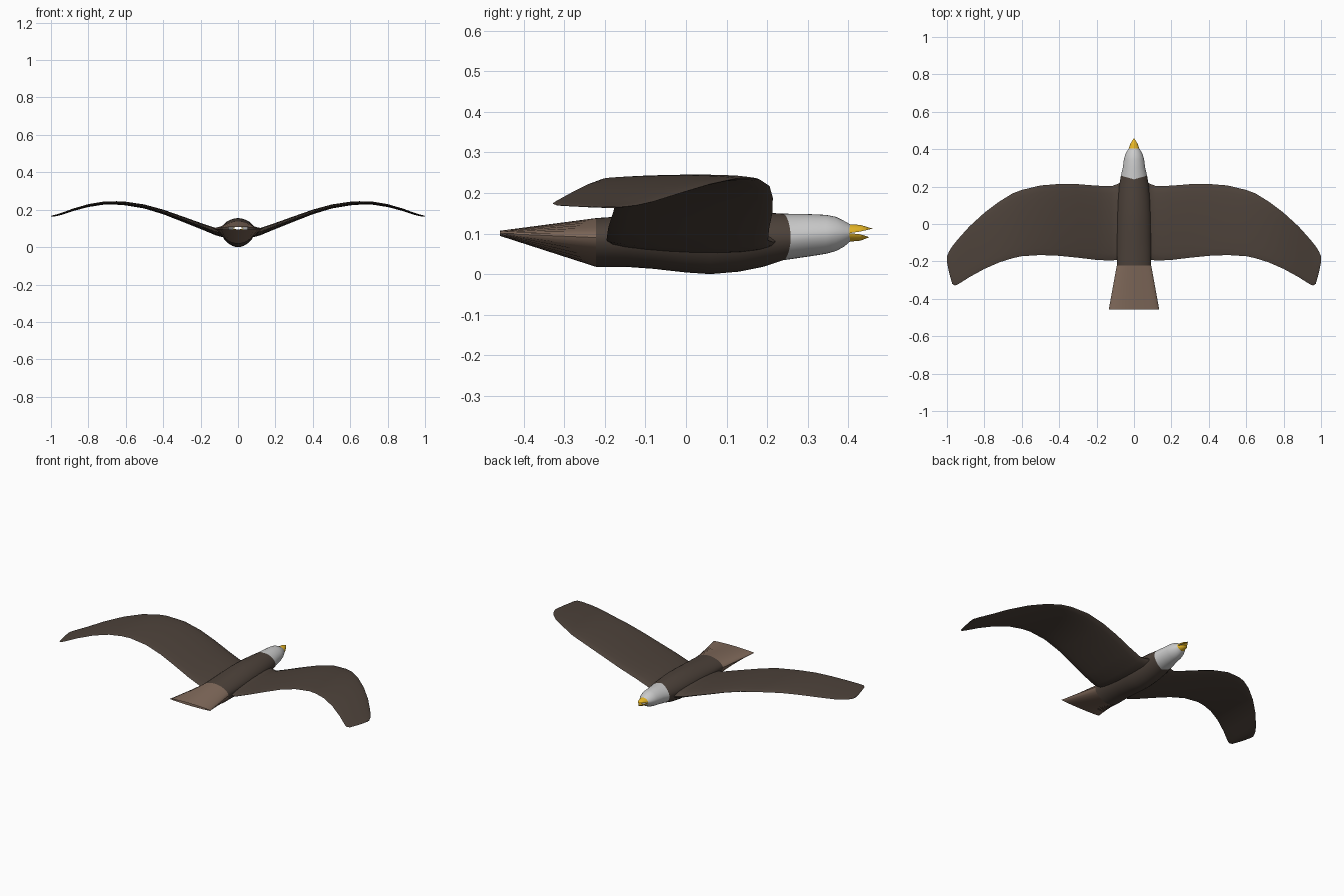
import bpy, bmesh, math

def material(name, rgb):
    m = bpy.data.materials.new(name)
    m.diffuse_color = (*rgb, 1)
    return m

DARK = material("dark_feathers", (0.075, 0.055, 0.043))
TAIL = material("tail_feathers", (0.22, 0.145, 0.105))
WHITE = material("head_feathers", (0.8, 0.8, 0.8))
YELLOW = material("beak_yellow", (0.85, 0.5, 0.02))

def loft(name, rings, mat, closed=True, cap_end=False):
    """Skin a row of equally long point rings."""
    bm = bmesh.new()
    rows = [[bm.verts.new(p) for p in r] for r in rings]
    n = len(rows[0])
    for a, b in zip(rows, rows[1:]):
        for i in range(n if closed else n - 1):
            j = (i + 1) % n
            bm.faces.new((a[i], a[j], b[j], b[i]))
    if cap_end:
        bm.faces.new(rows[-1])
    bmesh.ops.remove_doubles(bm, verts=bm.verts, dist=1e-5)
    bmesh.ops.recalc_face_normals(bm, faces=bm.faces)
    me = bpy.data.meshes.new(name)
    bm.to_mesh(me)
    bm.free()
    me.materials.append(mat)
    me.shade_smooth()
    me.set_sharp_from_angle(angle=math.radians(40))
    ob = bpy.data.objects.new(name, me)
    bpy.context.collection.objects.link(ob)
    return ob

def spow(v, p):
    return math.copysign(abs(v) ** p, v)

def ring(y, w, top, bot, mid=0.09, bulge=0.0, n=32):
    """Cross-section across the body, with separate top and bottom heights."""
    pts = []
    for i in range(n):
        a = 2 * math.pi * i / n
        c, s = math.cos(a), math.sin(a)
        h = top - mid if s > 0 else mid - bot
        pts.append((w * spow(c, 1.1), y + bulge * abs(c), mid + h * spow(s, 1.1)))
    return pts

# Body, ending in a curved neck line
neck = ring(0.238, 0.07, 0.149, 0.034, bulge=0.02)
rump = ring(-0.222, 0.092, 0.138, 0.018)
loft("body", [
    rump,
    ring(-0.15, 0.092, 0.143, 0.018),
    ring(-0.08, 0.092, 0.148, 0.013),
    ring(0.0, 0.092, 0.153, 0.004),
    ring(0.06, 0.091, 0.155, 0.0),
    ring(0.13, 0.087, 0.154, 0.006),
    ring(0.19, 0.08, 0.152, 0.018, bulge=0.01),
    neck], DARK)

# Head
loft("head", [
    neck,
    ring(0.30, 0.06, 0.148, 0.043, 0.095),
    ring(0.345, 0.054, 0.146, 0.05, 0.098),
    ring(0.37, 0.047, 0.141, 0.057, 0.1),
    ring(0.39, 0.037, 0.131, 0.068, 0.1),
    ring(0.404, 0.028, 0.123, 0.08, 0.101)], WHITE)

# Open beak: two half cones
base = ring(0.402, 0.029, 0.123, 0.08, 0.101)
mid = ring(0.43, 0.019, 0.12, 0.084, 0.102)
for name, sl, tip, dz in (("upper_beak", slice(0, 17), (0, 0.46, 0.112), 0.003),
                          ("lower_beak", slice(16, 33), (0, 0.452, 0.091), -0.004)):
    b = (base + base[:1])[sl]
    m = [(x, y, z + dz * (1 - abs(z - 0.102) / 0.03)) for x, y, z in (mid + mid[:1])[sl]]
    loft(name, [b, m, [tip] * 17], YELLOW, closed=False)

# Tail, flaring to a thin open end
loft("tail", [rump, ring(-0.458, 0.135, 0.107, 0.094, 0.1)], TAIL)

# Wings: x, leading y, trailing y, height, thickness
stations = [
    (0.05, 0.235, -0.20, 0.085, 0.07), (0.085, 0.215, -0.19, 0.079, 0.05),
    (0.12, 0.202, -0.196, 0.083, 0.038), (0.2, 0.205, -0.192, 0.113, 0.032),
    (0.3, 0.213, -0.18, 0.151, 0.028), (0.4, 0.214, -0.17, 0.188, 0.024),
    (0.5, 0.206, -0.166, 0.217, 0.021), (0.6, 0.182, -0.172, 0.233, 0.019),
    (0.65, 0.163, -0.183, 0.236, 0.018), (0.72, 0.12, -0.205, 0.235, 0.016),
    (0.8, 0.06, -0.24, 0.222, 0.015), (0.88, -0.013, -0.284, 0.2, 0.013),
    (0.94, -0.08, -0.322, 0.179, 0.011), (0.958, -0.102, -0.329, 0.174, 0.01),
    (0.972, -0.12, -0.32, 0.17, 0.009), (0.988, -0.145, -0.262, 0.167, 0.007),
    (1.0, -0.172, -0.205, 0.165, 0.004)]
sections = []
for x, lead, trail, z, t in stations:
    sec = []
    for i in range(20):
        a = 2 * math.pi * i / 20
        y = (lead + trail) / 2 + (lead - trail) / 2 * math.cos(a)
        # fuller toward the leading edge
        sec.append((x, y, z + t / 2 * math.sin(a) * (1 + 0.25 * math.cos(a))))
    sections.append(sec)
wings = loft("wings", sections, DARK, cap_end=True)
wings.modifiers.new("mirror", 'MIRROR')
